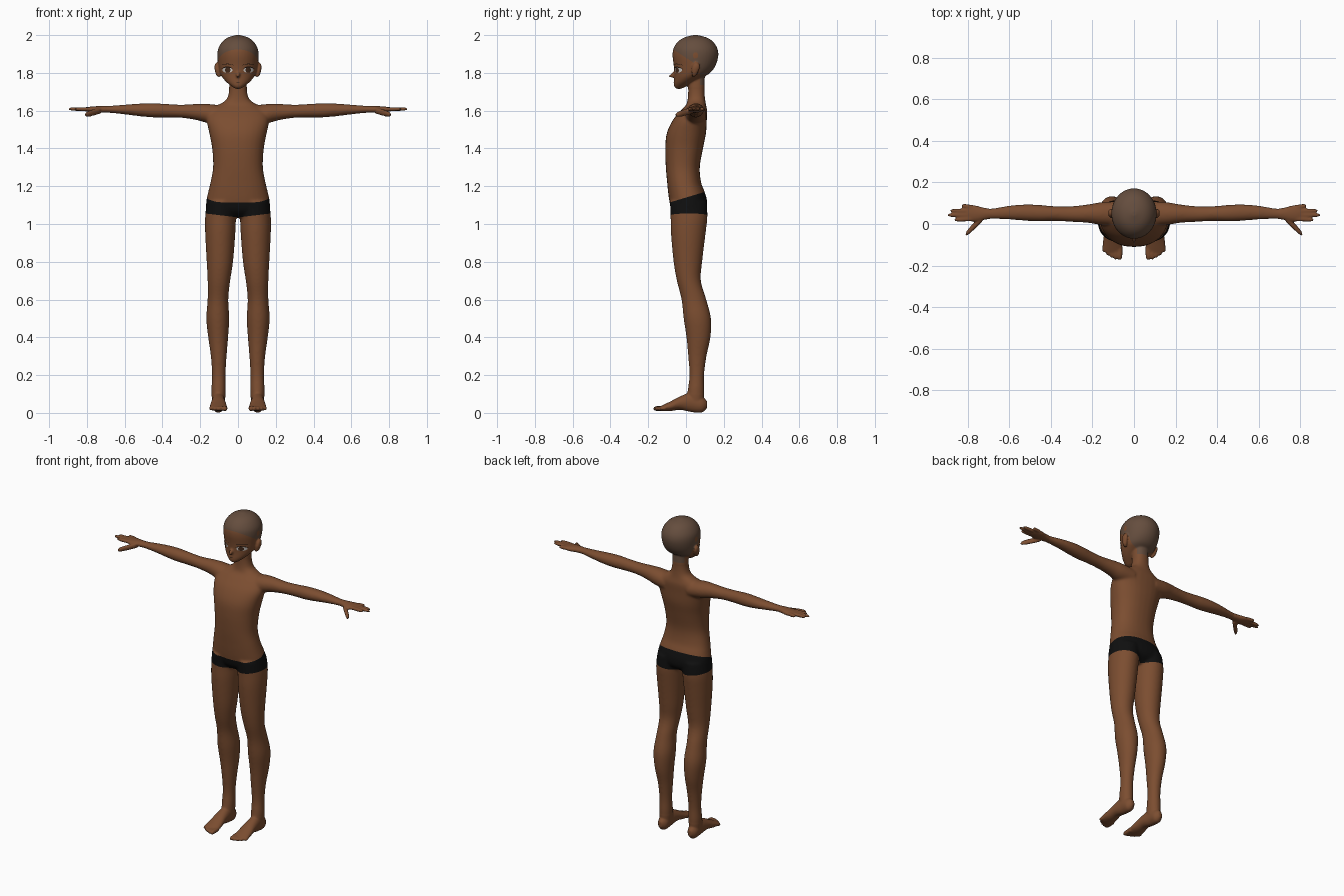
import bpy, bmesh, math
from mathutils import Vector

if "Cube" in bpy.data.objects:
    bpy.data.objects.remove(bpy.data.objects["Cube"])


def material(name, rgb):
    m = bpy.data.materials.new(name)
    m.use_nodes = True
    m.diffuse_color = (*rgb, 1)
    m.node_tree.nodes["Principled BSDF"].inputs["Base Color"].default_value = (*rgb, 1)
    return m


skin = material("brown skin", (.2, .075, .03))
cloth = material("black cloth", (.005, .005, .005))
stubble = material("cropped hair", (.13, .075, .048))
white = material("eye white", (.6, .57, .54))
iris = material("dark iris", (.06, .025, .012))
line = material("dark line", (.015, .007, .004))

AXES = {"x": ((0, 1, 0), (0, 0, 1)), "y": ((1, 0, 0), (0, 0, 1)), "z": ((1, 0, 0), (0, 1, 0))}
bm = bmesh.new()


def smooth_rings(rings, steps=4):
    """Catmull-Rom between the given rings (x, y, z, ru, rv)."""
    out = []
    for i in range(len(rings) - 1):
        a, b = rings[max(i - 1, 0)], rings[i]
        c, d = rings[i + 1], rings[min(i + 2, len(rings) - 1)]
        for s in range(steps):
            t = s / steps
            out.append([q + t * ((r - p) + t * ((2*p - 5*q + 4*r - w) + t * (3*q - p - 3*r + w))) / 2
                        for p, q, r, w in zip(a, b, c, d)])
    return out + [list(rings[-1])]


def loft(axis, rings, side=1, n=28, power=1.0):
    u, v = (Vector(a) for a in AXES[axis])
    loops = []
    for x, y, z, ru, rv in smooth_rings(rings):
        loop = []
        for k in range(n):
            a = math.tau * k / n
            c, s = math.cos(a), math.sin(a)
            c = math.copysign(abs(c) ** power, c)
            s = math.copysign(abs(s) ** power, s)
            p = Vector((x, y, z)) + u * c * max(ru, .002) + v * s * max(rv, .002)
            loop.append(bm.verts.new((p.x * side, p.y, p.z)))
        loops.append(loop)
    for a, b in zip(loops, loops[1:]):
        for k in range(n):
            j = (k + 1) % n
            bm.faces.new((a[k], a[j], b[j], b[k]))
    bm.faces.new(loops[0])
    bm.faces.new(loops[-1])


def digit(axis, base, tip, r, side):
    """Rounded finger or toe between two points."""
    a, b = Vector(base), Vector(tip)
    loft(axis, [(*a.lerp(b, t), r * k, r * k) for t, k in
                ((0, 1), (.5, 1), (.85, .85), (.97, .5), (1, .2))], side, 12)


# Torso and neck
loft("z", [(0, cy, z, rx, ry) for z, cy, rx, ry in (
    (1.035, .01, .06, .05), (1.07, .014, .16, .09), (1.12, .012, .168, .1),
    (1.17, .002, .158, .097), (1.22, -.01, .146, .09), (1.3, -.017, .132, .09),
    (1.4, -.01, .137, .1), (1.48, .002, .152, .104), (1.55, .02, .165, .09),
    (1.6, .042, .15, .07), (1.63, .053, .105, .053), (1.655, .055, .065, .047),
    (1.69, .055, .05, .044), (1.74, .055, .046, .044), (1.8, .055, .045, .045))], power=.88)

# Head
loft("z", [(0, cy, z, rx, ry) for z, cy, rx, ry in (
    (1.714, -.04, .012, .012), (1.73, -.03, .035, .033), (1.75, -.012, .06, .052),
    (1.775, .012, .082, .074), (1.8, .033, .095, .095), (1.84, .046, .104, .111),
    (1.89, .05, .109, .121), (1.93, .05, .104, .116), (1.965, .05, .083, .093),
    (1.987, .05, .054, .06), (2, .05, .012, .012))], n=40)

# Nose
loft("y", [(0, -.05, 1.795, .014, .022), (0, -.068, 1.79, .011, .016),
           (0, -.082, 1.784, .007, .008), (0, -.091, 1.782, .003, .003)], n=12)

for side in (1, -1):
    # Ear
    loft("z", [(x, y, z, rx, ry) for x, y, z, rx, ry in (
        (.098, .04, 1.778, .005, .006), (.105, .044, 1.79, .011, .013),
        (.111, .05, 1.82, .013, .021), (.113, .054, 1.842, .01, .018),
        (.111, .054, 1.855, .004, .007))], side, 16)

    # Arm and palm
    loft("x", [(.08, .05, 1.575, .06, .052), (.16, .05, 1.585, .055, .051),
               (.22, .05, 1.593, .045, .043), (.3, .048, 1.597, .038, .035),
               (.38, .05, 1.6, .036, .036), (.45, .052, 1.602, .04, .038),
               (.52, .055, 1.604, .04, .034), (.6, .055, 1.606, .034, .026),
               (.68, .05, 1.607, .026, .019), (.72, .049, 1.607, .029, .018),
               (.76, .05, 1.606, .039, .017), (.8, .053, 1.607, .039, .012),
               (.81, .053, 1.607, .034, .009)], side)

    # Fingers and thumb
    for y0, y1, x1 in ((.082, .088, .83), (.063, .064, .885), (.043, .043, .898), (.024, .02, .865)):
        digit("x", (.78, y0, 1.608), (x1, y1, 1.609), .0105, side)
    digit("x", (.73, .028, 1.6), (.81, -.05, 1.578), .017, side)

    # Leg
    loft("z", [(.085, .012, 1.12, .08, .098), (.092, .016, 1.04, .082, .098),
               (.094, .012, .95, .08, .092), (.096, .01, .8, .07, .076),
               (.101, .015, .7, .06, .064), (.106, .042, .6, .055, .066),
               (.107, .06, .5, .061, .073), (.105, .066, .4, .053, .064),
               (.102, .06, .3, .042, .049), (.102, .057, .2, .036, .039),
               (.103, .053, .12, .038, .044), (.103, .05, .06, .034, .044)], side)

    # Foot
    loft("y", [(.104, .112, .045, .012, .018), (.104, .085, .044, .031, .042),
               (.104, .03, .056, .034, .052), (.104, -.03, .052, .038, .036),
               (.104, -.08, .036, .045, .026), (.104, -.12, .026, .047, .017),
               (.104, -.135, .024, .042, .012)], side)

    # Toes
    for i in range(5):
        x = .069 + .0185 * i
        digit("y", (x, -.11, .025), (x, -.173 + .0024 * i * i, .022), .014 - .001 * i, side)

bmesh.ops.recalc_face_normals(bm, faces=bm.faces)
mesh = bpy.data.meshes.new("body")
bm.to_mesh(mesh)
bm.free()
body = bpy.data.objects.new("body", mesh)
bpy.context.collection.objects.link(body)

# Fuse the parts into one skin
mod = body.modifiers.new("fuse", "REMESH")
mod.mode = "VOXEL"
mod.voxel_size = .005
fused = bpy.data.meshes.new_from_object(body.evaluated_get(bpy.context.evaluated_depsgraph_get()))
body.modifiers.clear()
body.data = fused
for m in (skin, cloth, stubble):
    fused.materials.append(m)

bm = bmesh.new()
bm.from_mesh(fused)


def relax(test, times):
    verts = [v for v in bm.verts if test(v.co)]
    for _ in range(times):
        bmesh.ops.smooth_vert(bm, verts=verts, factor=.5, use_axis_x=True, use_axis_y=True, use_axis_z=True)


relax(lambda p: True, 2)
relax(lambda p: abs(p.x) < .7 and .1 < p.z < 1.72, 14)


def cut(point, normal, test):
    faces = [f for f in bm.faces if test(f.calc_center_median())]
    geom = faces + list({e for f in faces for e in f.edges}) + list({v for f in faces for v in f.verts})
    bmesh.ops.bisect_plane(bm, geom=geom, dist=.00001, plane_co=point, plane_no=normal)


# Clean edges for the briefs and the hairline
hips = lambda p: .95 < p.z < 1.25
head = lambda p: p.z > 1.7
cut((0, 0, 1.14), (0, -.3, 1), hips)
for side in (1, -1):
    cut((0, 0, 1.035), (-.12 * side, 0, 1), lambda p: hips(p) and p.x * side > -.006)
cut((0, 0, 1.88), (0, .65, 1), head)
cut((0, .075, 0), (0, 1, 0), head)
cut((0, 0, 1.735), (0, 0, 1), head)

for f in bm.faces:
    f.smooth = True
    p = f.calc_center_median()
    f.material_index = 0
    if 1.035 + .12 * abs(p.x) < p.z < 1.14 + .3 * p.y and abs(p.x) < .3:
        f.material_index = 1
    elif abs(p.x) < .108 and p.z > 1.735 and (p.z > 1.88 - .65 * p.y or p.y > .075):
        f.material_index = 2
bm.to_mesh(fused)
bm.free()


def plate(name, cx, cz, w, low, high, mat, lift, cols=20, rows=6):
    """Thin lens-shaped patch projected onto the face."""
    b = bmesh.new()
    grid = []
    for i in range(cols + 1):
        a = math.pi * (.02 + .96 * i / cols)
        grid.append([b.verts.new((cx - w * math.cos(a), -.3,
                                  cz + math.sin(a) * (low + (high - low) * j / rows)))
                     for j in range(rows + 1)])
    for p, q in zip(grid, grid[1:]):
        for j in range(rows):
            b.faces.new((p[j], q[j], q[j + 1], p[j + 1])).smooth = True
    me = bpy.data.meshes.new(name)
    b.to_mesh(me)
    b.free()
    me.materials.append(mat)
    ob = bpy.data.objects.new(name, me)
    bpy.context.collection.objects.link(ob)
    wrap = ob.modifiers.new("wrap", "SHRINKWRAP")
    wrap.target = body
    wrap.wrap_method = "PROJECT"
    wrap.wrap_mode = "ABOVE_SURFACE"
    wrap.use_project_y = True
    wrap.offset = lift
    bpy.context.view_layer.update()
    ob.data = bpy.data.meshes.new_from_object(ob.evaluated_get(bpy.context.evaluated_depsgraph_get()))
    ob.modifiers.clear()


# Face details
for side, label in ((1, "left"), (-1, "right")):
    x = .055 * side
    plate(label + "_eye", x, 1.815, .026, -.014, .016, white, .0015)
    plate(label + "_iris", x - .002 * side, 1.815, .014, -.014, .015, iris, .0025)
    plate(label + "_lash", x, 1.816, .03, .012, .018, line, .0035)
    plate(label + "_brow", x, 1.838, .032, .008, .011, line, .002)
plate("mouth", 0, 1.753, .018, -.003, -.0005, line, .0015)
